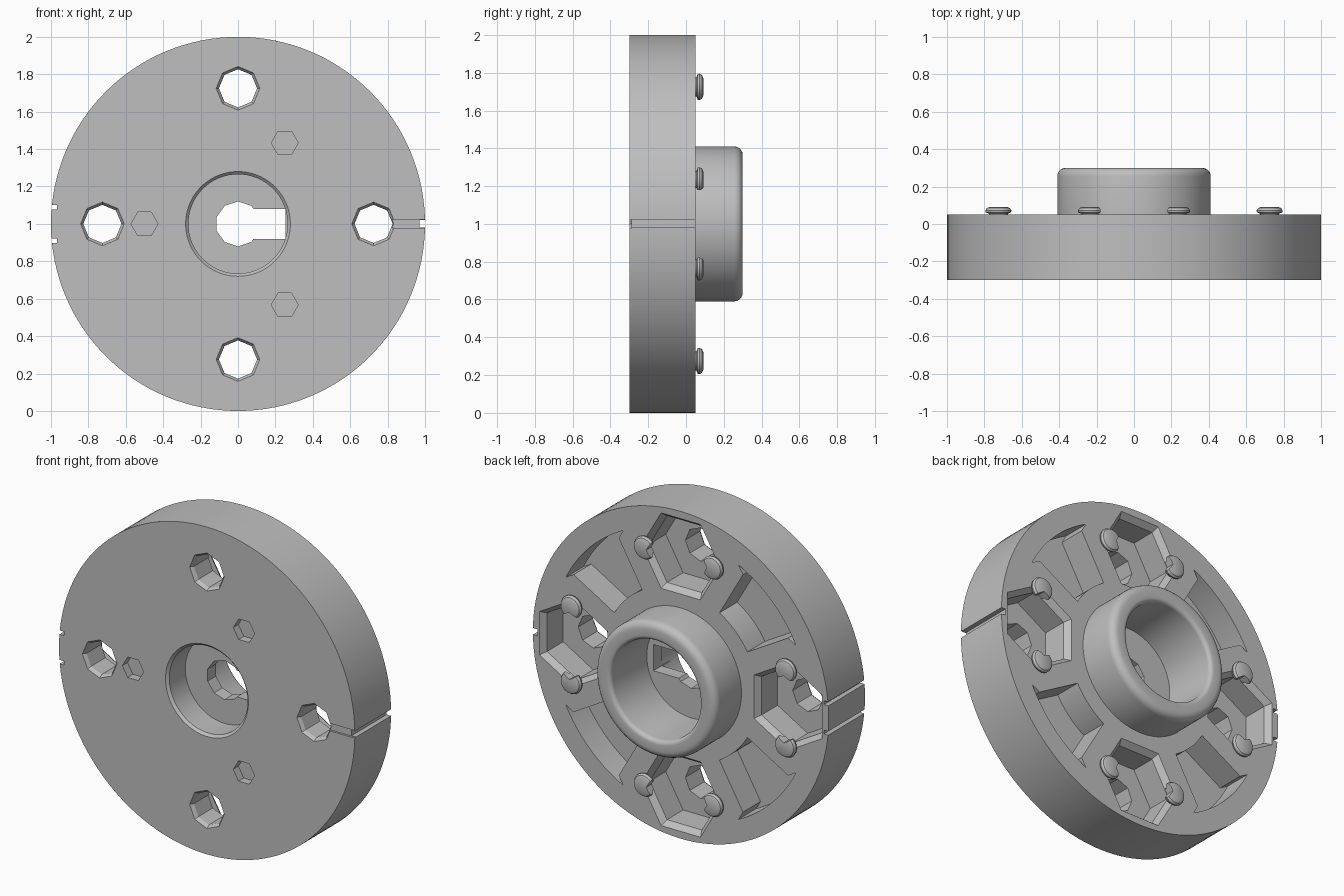
import bpy, bmesh, math

if "Cube" in bpy.data.objects:
    bpy.data.objects.remove(bpy.data.objects["Cube"], do_unlink=True)

grey = bpy.data.materials.new("plain_grey")
grey.use_nodes = True
colour = (0.52, 0.52, 0.52, 1)
grey.diffuse_color = colour
grey.node_tree.nodes["Principled BSDF"].inputs["Base Color"].default_value = colour


def finish(name, bm):
    bmesh.ops.recalc_face_normals(bm, faces=bm.faces)
    mesh = bpy.data.meshes.new(name)
    bm.to_mesh(mesh)
    bm.free()
    mesh.materials.append(grey)
    ob = bpy.data.objects.new(name, mesh)
    bpy.context.collection.objects.link(ob)
    return ob


def turned(name, sides, levels, x=0, z=1, rot=0):
    """Capped solid around the y axis; levels are (radius, y) pairs."""
    bm = bmesh.new()
    rings = []
    for r, y in levels:
        angles = [rot + math.tau * i / sides for i in range(sides)]
        rings.append([bm.verts.new((x + r * math.cos(a), y, z + r * math.sin(a)))
                      for a in angles])
    for a, b in zip(rings, rings[1:]):
        for i in range(sides):
            j = (i + 1) % sides
            bm.faces.new((a[i], a[j], b[j], b[i]))
    bm.faces.new(rings[0])
    bm.faces.new(rings[-1])
    return finish(name, bm)


def box(name, x0, x1, y0, y1, z0, z1):
    bm = bmesh.new()
    bmesh.ops.create_cube(bm, size=1)
    for v in bm.verts:
        v.co.x = x1 if v.co.x > 0 else x0
        v.co.y = y1 if v.co.y > 0 else y0
        v.co.z = z1 if v.co.z > 0 else z0
    return finish(name, bm)


def cut(target, cutters):
    """Subtract the cutters, bake the result and drop the cutters."""
    for c in cutters:
        c.hide_render = True
        m = target.modifiers.new("cut", 'BOOLEAN')
        m.operation, m.solver, m.object = 'DIFFERENCE', 'EXACT', c
    graph = bpy.context.evaluated_depsgraph_get()
    mesh = bpy.data.meshes.new_from_object(target.evaluated_get(graph))
    target.modifiers.clear()
    target.data = mesh
    for c in cutters:
        bpy.data.objects.remove(c, do_unlink=True)


def fillet(r, y, size, start):
    """Quarter arc of a profile around (r, y)."""
    return [(r + size * math.cos(start + i * math.pi / 10),
             y + size * math.sin(start + i * math.pi / 10)) for i in range(6)]


# Disc with rounded hub, front recess, rear bore and thin web between
profile = [(0.265, -0.13), (0.265, -0.285), (0.28, -0.3), (1, -0.3), (1, 0.05),
           (0.41, 0.05)]
profile += fillet(0.365, 0.255, 0.045, 0)
profile += fillet(0.325, 0.275, 0.025, math.pi / 2)
profile += [(0.30, -0.05)]
body = turned("flange_body", 128, profile)

# The four bolt stations: x, z and turning angle
stations = []
for k in range(4):
    a = k * math.pi / 2
    stations.append((0.725 * math.cos(a), 1 + 0.725 * math.sin(a), a + math.pi / 2))

# Curved rear pockets, leaving hexagonal bosses around the bolts
pockets = turned("rear_pockets", 128, [(0.87, -0.12), (0.87, 0.12)])
keep = [turned("hub_ring", 128, [(0.52, -0.2), (0.52, 0.2)])]
keep += [turned("boss", 6, [(0.42, -0.2), (0.42, 0.2)], x, z, a) for x, z, a in stations]
cut(pockets, keep)
cutters = [pockets]

# Nut seats and bolt holes
for x, z, a in stations:
    cutters.append(turned("nut_seat", 6, [(0.235, -0.14), (0.235, 0.015), (0.275, 0.06)],
                          x, z, a))
    cutters.append(turned("bolt_hole", 8, [(0.124, -0.31), (0.102, -0.28), (0.102, 0)],
                          x, z, a))

# Small hexagonal recesses on the front
for k in range(3):
    a = math.pi / 3 + k * math.tau / 3
    cutters.append(turned("front_hex", 6, [(0.072, -0.35), (0.072, -0.25)],
                          0.5 * math.cos(a), 1 + 0.5 * math.sin(a)))

# Keyed shaft opening through the web
cutters.append(turned("shaft_hole", 10, [(0.12, -0.2), (0.12, 0.05)], rot=math.pi / 2))
cutters.append(box("key_slot", 0, 0.255, -0.2, 0.05, 0.92, 1.08))

# Marker groove on one side, paired rim notches on the other
cutters.append(box("front_groove", 0.8, 1.1, -0.35, -0.288, 0.977, 1.023))
cutters.append(box("rim_groove", 0.97, 1.1, -0.4, 0.2, 0.98, 1.02))
for z in (0.91, 1.09):
    cutters.append(box("rim_notch", -1.1, -0.967, -0.4, 0.2, z - 0.012, z + 0.012))
cut(body, cutters)

# Retaining pins beside each nut seat, notched by the nut corner
pins = []
for x, z, a in stations:
    for side in (-1, 1):
        pin = turned("retaining_pin", 24,
                     [(0.05, 0.04), (0.05, 0.055), (0.068, 0.062), (0.07, 0.072),
                      (0.062, 0.085), (0.045, 0.092)],
                     x + side * 0.23 * math.cos(a), z + side * 0.23 * math.sin(a))
        cut(pin, [turned("nut_corner", 6, [(0.205, 0), (0.205, 0.2)], x, z, a)])
        pins.append(pin)

# Smooth round surfaces, keep edges crisp
bpy.ops.object.select_all(action='DESELECT')
for ob in [body] + pins:
    ob.select_set(True)
bpy.context.view_layer.objects.active = body
bpy.ops.object.shade_smooth_by_angle(angle=math.radians(30))
